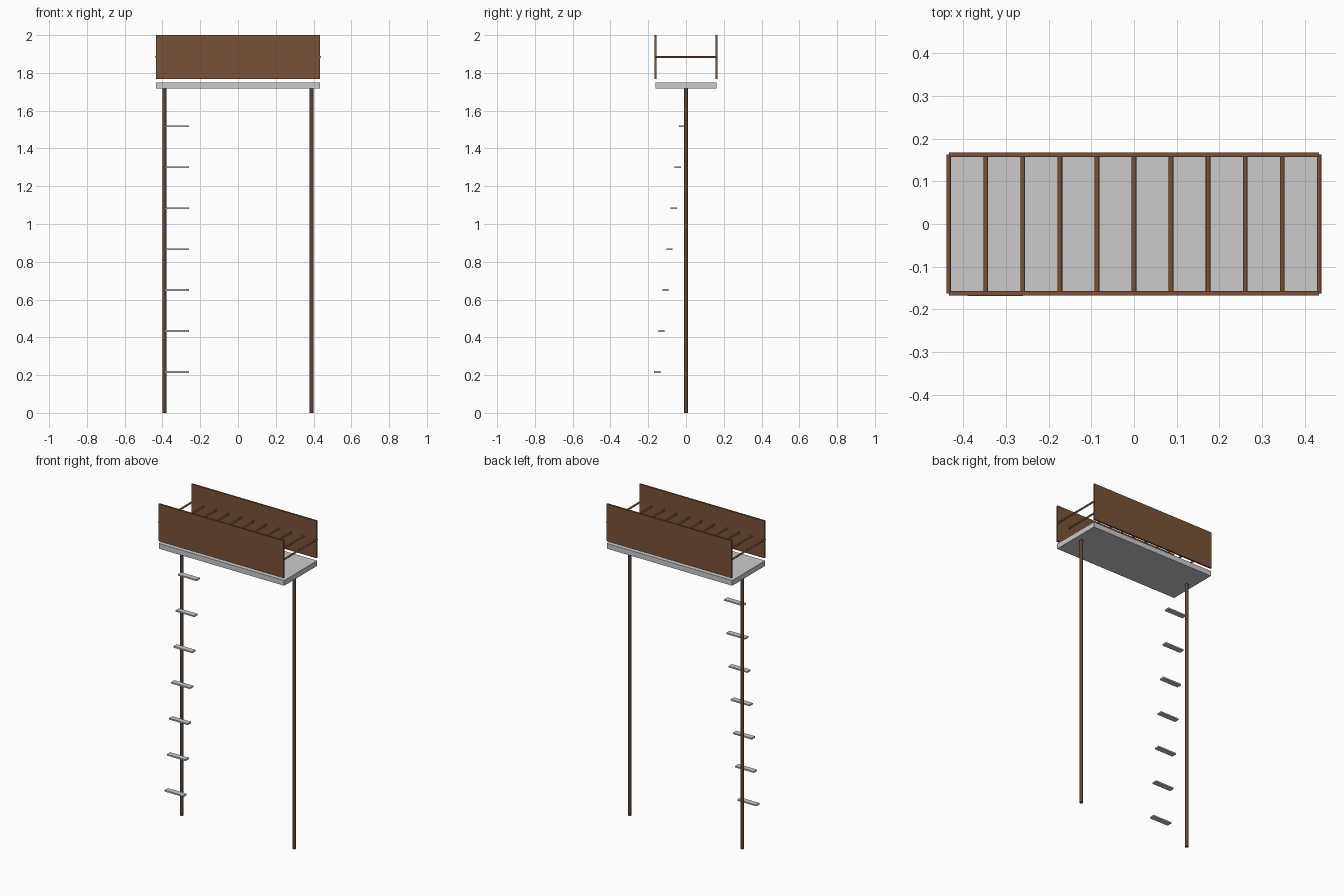
import bpy
import math

if "Cube" in bpy.data.objects:
    bpy.data.objects.remove(bpy.data.objects["Cube"])


def material(name, color):
    m = bpy.data.materials.new(name)
    m.diffuse_color = color
    m.use_nodes = True
    m.node_tree.nodes["Principled BSDF"].inputs["Base Color"].default_value = m.diffuse_color
    return m


wood = material("wood", (0.195, 0.084, 0.04, 1))
dark_wood = material("dark_wood", (0.12, 0.055, 0.03, 1))


def finish(name, mat):
    ob = bpy.context.object
    ob.name = name
    if mat:
        ob.data.materials.append(mat)
    return ob


def box(name, center, size, mat=None):
    bpy.ops.mesh.primitive_cube_add(size=1, location=center)
    bpy.context.object.scale = size
    bpy.ops.object.transform_apply(location=False, rotation=False, scale=True)
    return finish(name, mat)


def rod(name, center, radius, length, mat, rotation=(0, 0, 0)):
    bpy.ops.mesh.primitive_cylinder_add(vertices=16, radius=radius, depth=length,
                                        location=center, rotation=rotation)
    bpy.ops.object.shade_smooth_by_angle(angle=math.radians(35))
    return finish(name, mat)


HALF_LENGTH = 0.4335
HALF_WIDTH = 0.1625

# Platform deck
box("deck", (0, 0, 1.734), (2 * HALF_LENGTH, 2 * HALF_WIDTH, 0.0325))

# Support posts, just reaching into the deck
for side, x in (("left", -0.39), ("right", 0.39)):
    rod(f"{side}_post", (x, 0, 0.867), 0.0108, 1.734, dark_wood)

# Side panels floating above the deck
for side, y in (("front", -HALF_WIDTH), ("back", HALF_WIDTH)):
    box(f"{side}_panel", (0, y, 1.8835), (2 * HALF_LENGTH, 0.0108, 0.233), wood)

# Cross rods joining the panels
for i in range(11):
    x = -HALF_LENGTH + i * 2 * HALF_LENGTH / 10
    rod(f"cross_rod_{i + 1}", (x, 0, 1.8835), 0.0054, 2 * HALF_WIDTH, wood,
        (math.pi / 2, 0, 0))

# Climbing steps leaning in toward the left post
for i in range(7):
    box(f"step_{i + 1}", (-0.325, -0.152 + 0.0217 * i, 0.2168 * (i + 1)),
        (0.13, 0.0325, 0.0087))
